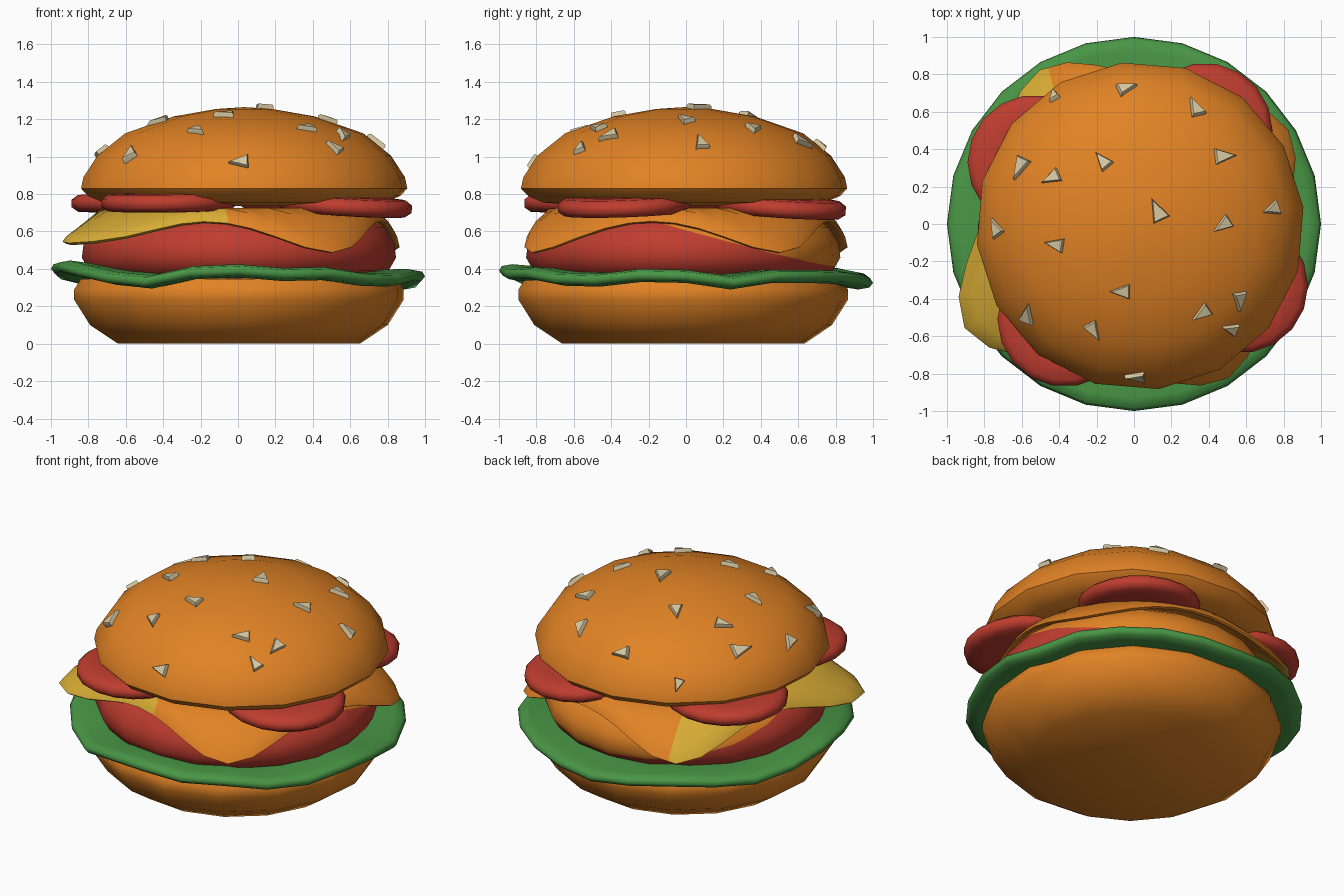
import bpy, bmesh, math
from mathutils import Vector, Matrix
from mathutils.bvhtree import BVHTree

if "Cube" in bpy.data.objects:
    bpy.data.objects.remove(bpy.data.objects["Cube"])


def mat(name, rgb):
    m = bpy.data.materials.new(name)
    m.diffuse_color = (*rgb, 1)
    m.use_nodes = True
    m.node_tree.nodes["Principled BSDF"].inputs["Base Color"].default_value = m.diffuse_color
    return m


BUN = mat("bun orange", (0.75, 0.225, 0.018))
RED = mat("red", (0.52, 0.046, 0.028))
GREEN = mat("lettuce green", (0.065, 0.30, 0.06))
YELLOW = mat("cheese yellow", (0.68, 0.41, 0.035))
SEED = mat("seed beige", (0.68, 0.58, 0.36))


def finish(name, bm, mats, sharp=50):
    bmesh.ops.recalc_face_normals(bm, faces=bm.faces)
    me = bpy.data.meshes.new(name)
    bm.to_mesh(me)
    for m in mats:
        me.materials.append(m)
    for p in me.polygons:
        p.use_smooth = True
    me.set_sharp_from_angle(angle=math.radians(sharp))
    ob = bpy.data.objects.new(name, me)
    bpy.context.collection.objects.link(ob)
    return ob


def rings(profile, sides, point):
    """Closed solid: one ring of points per profile entry, capped at both ends."""
    bm = bmesh.new()
    loops = [[bm.verts.new(point(p, 2 * math.pi * i / sides)) for i in range(sides)]
             for p in profile]
    for a, b in zip(loops, loops[1:]):
        for i in range(sides):
            j = (i + 1) % sides
            bm.faces.new((a[i], a[j], b[j], b[i]))
    for loop in (loops[0], loops[-1]):
        c = bm.verts.new(sum((v.co for v in loop), Vector()) / sides)
        for i in range(sides):
            bm.faces.new((loop[i], loop[(i + 1) % sides], c))
    return bm


def round_solid(profile, sides, cx, cy, turn=0.0):
    return rings(profile, sides, lambda p, a: (cx + p[0] * math.cos(a + turn),
                                               cy + p[0] * math.sin(a + turn), p[1]))


def split_colour(bm, co, no):
    """Cut along a plane; faces on its positive side get the second material."""
    co, no = Vector(co), Vector(no)
    bmesh.ops.bisect_plane(bm, geom=bm.verts[:] + bm.edges[:] + bm.faces[:],
                           plane_co=co, plane_no=no)
    for f in bm.faces:
        if (f.calc_center_median() - co).dot(no) > 0:
            f.material_index = 1


# Bottom bun
finish("bottom_bun", round_solid([(0.65, 0), (0.80, 0.10), (0.885, 0.235), (0.885, 0.29),
                                  (0.85, 0.345), (0.6, 0.355)], 16, 0.005, -0.015, 0.1), [BUN])

# Lettuce leaf with a wavy rim, one rim height per 15 degrees
WAVE = [.36, .325, .36, .36, .355, .34, .325, .35, .37, .36, .345, .37,
        .40, .41, .385, .35, .33, .38, .39, .37, .375, .345, .34, .365]


def leaf(p, a):
    r, w, dz = p
    h = WAVE[round(a / (2 * math.pi) * 24) % 24]
    return (r * math.cos(a), r * math.sin(a), 0.37 + (h - 0.37) * w + dz)


finish("lettuce", rings([(0.6, 0, .02), (0.8, .7, .03), (0.93, 1, .035), (0.985, 1, .025), (1, 1, 0),
                         (0.98, 1, -.025), (0.92, 1, -.035), (0.8, .7, -.03), (0.6, 0, -.02)],
                        24, leaf), [GREEN], 80)

# Patty, red with an orange upper back
patty = round_solid([(0.70, 0.34), (0.80, 0.39), (0.84, 0.46), (0.83, 0.54), (0.78, 0.62),
                     (0.70, 0.675), (0.4, 0.69)], 20, 0.005, -0.015)
split_colour(patty, (0, 0, 0.63), (0.03, 0.27, 1))
finish("patty", patty, [RED, BUN])


# Cheese slice: a rounded square whose corners hang down
def cheese_point(p, a):
    f, dz = p
    c, s = abs(math.cos(a)), abs(math.sin(a))
    az = (math.degrees(a) - 13.5) % 360          # corners at about 31, 121, 211, 301
    near = math.exp(-((az - 212) / 24) ** 2)     # one corner sticks out further
    r = f * 0.785 / (c ** 5 + s ** 5) ** 0.2 * (1 + 0.10 * near)
    z = 0.725 - max(0, r - 0.73) * (0.92 - 0.42 * near)
    t = math.radians(az)
    return (r * math.cos(t), r * math.sin(t), z + dz)


cheese = rings([(0.4, 0), (0.72, 0), (0.82, 0), (0.92, 0), (0.98, -.003), (1, -.02), (0.98, -.042),
                (0.92, -.045), (0.82, -.045), (0.72, -.045), (0.4, -.045)], 40, cheese_point)
split_colour(cheese, (-0.25, 0, 0.7), (-1, -0.25, 0))
finish("cheese", cheese, [BUN, YELLOW], 80)

# Tomato slices, each tipped a little outwards
SLICE = [(0.24, -.05), (0.325, -.045), (0.36, -.02), (0.36, .02), (0.325, .045), (0.24, .05)]
for i, (x, y, z, tip) in enumerate([(0.38, 0.50, 0.735, 5), (0.57, -0.33, 0.74, 4),
                                    (-0.37, -0.51, 0.755, 1), (-0.53, 0.33, 0.755, 1)]):
    bm = round_solid(SLICE, 18, 0, 0)
    axis = Vector((-y, x, 0)).normalized()
    bm.transform(Matrix.Translation((x, y, z)) @ Matrix.Rotation(math.radians(tip), 4, axis))
    finish(f"tomato_slice_{i + 1}", bm, [RED], 60)

# Top bun
top = round_solid([(0.5, 0.735), (0.76, 0.755), (0.84, 0.79), (0.878, 0.83), (0.865, 0.89),
                   (0.79, 1.005), (0.64, 1.125), (0.38, 1.215), (0.15, 1.255)],
                  16, 0.033, -0.01, math.radians(6.5))
for v in top.verts:                              # raise the crown centre
    if v.co.z > 1.25 and math.hypot(v.co.x - 0.033, v.co.y + 0.01) < 0.05:
        v.co.z = 1.265
top.normal_update()
tree = BVHTree.FromBMesh(top)
finish("top_bun", top, [BUN])

# Sesame seeds: triangular chips lying on the crown (x, y, tip direction, size)
SEEDS = [(-.6, .31, 245, 1.2), (-.43, .25, 205, 1), (-.16, .33, 130, 1), (.13, .06, 115, 1.2),
         (.48, 0, 215, 1), (.74, .08, 200, 1), (.47, .36, 5, 1.1), (.33, .61, 110, 1.1),
         (-.05, .72, 20, 1), (-.42, .68, 110, .8), (-.73, -.03, 120, 1), (-.41, -.11, 170, 1),
         (-.06, -.36, 180, 1), (-.57, -.49, 75, 1.1), (-.22, -.56, 300, 1), (.02, -.81, 180, 1),
         (.37, -.47, 215, 1), (.52, -.56, 160, .9), (.56, -.4, 275, 1)]
for i, (x, y, tip, s) in enumerate(SEEDS):
    hit, n, _, _ = tree.ray_cast(Vector((x, y, 3)), Vector((0, 0, -1)))
    if n.z < 0:
        n = -n
    bm = rings([(1, -.02), (1, .015), (.85, .024)], 3,
               lambda p, a: (0.07 * s * p[0] * math.cos(a), 0.045 * s * p[0] * math.sin(a), p[1]))
    bm.transform(Matrix.Translation(hit) @ Vector((0, 0, 1)).rotation_difference(n).to_matrix().to_4x4()
                 @ Matrix.Rotation(math.radians(tip), 4, 'Z'))
    finish(f"sesame_seed_{i + 1}", bm, [SEED], 50)
